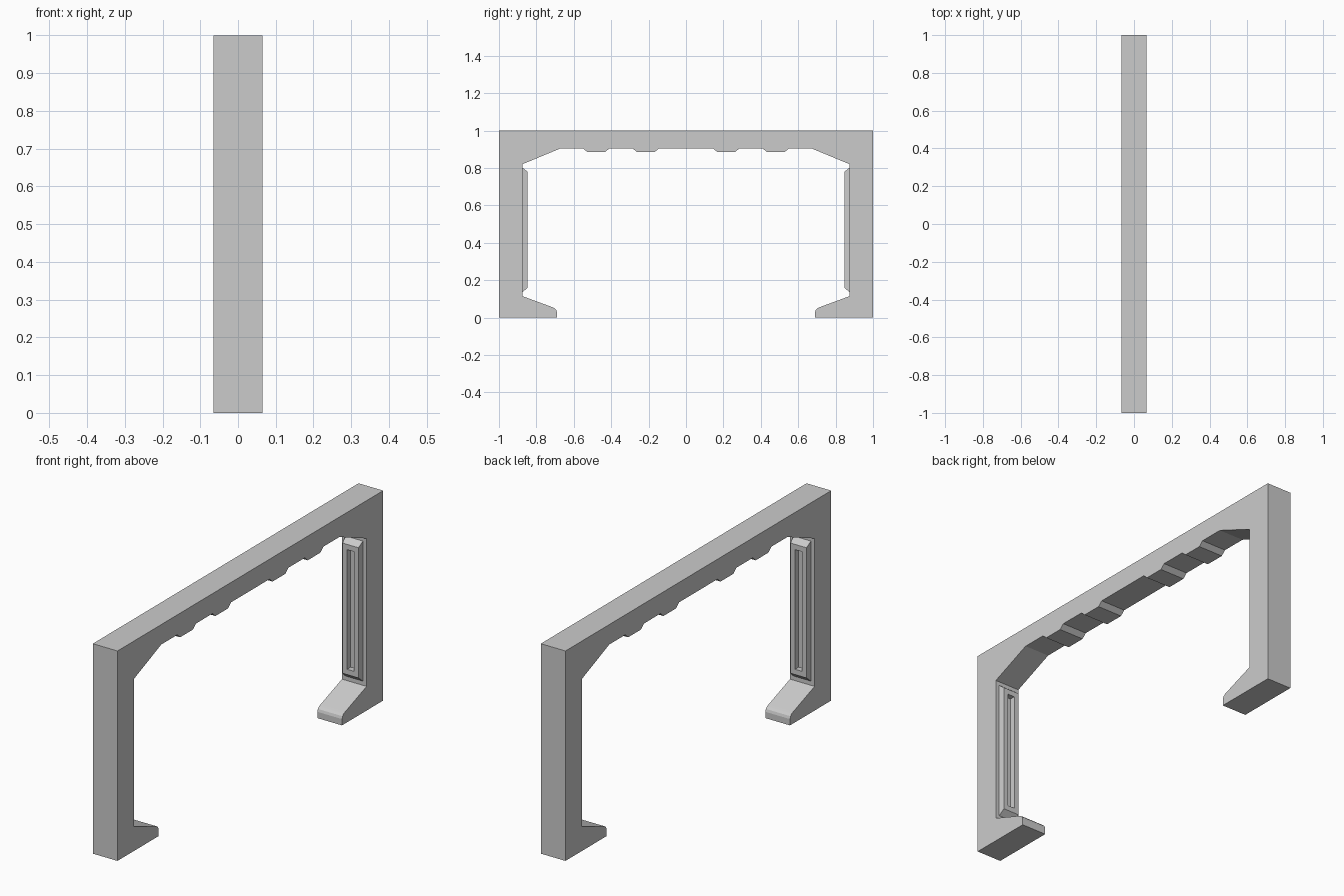
import bpy, bmesh

if "Cube" in bpy.data.objects:
    bpy.data.objects.remove(bpy.data.objects["Cube"])

HALF_W = 0.065


def make_object(name, bm):
    bmesh.ops.recalc_face_normals(bm, faces=bm.faces)
    mesh = bpy.data.meshes.new(name)
    bm.to_mesh(mesh)
    bm.free()
    obj = bpy.data.objects.new(name, mesh)
    bpy.context.collection.objects.link(obj)
    return obj


# Arch: half of the inner outline (foot, leg, gusset, beam ridges), then mirrored
half = [(0.69, 0), (0.69, 0.03), (0.694, 0.042), (0.703, 0.051), (0.715, 0.056),
        (0.875, 0.115), (0.875, 0.82), (0.67, 0.905)]
for centre in (0.48, 0.215):
    half += [(centre + 0.07, 0.905), (centre + 0.048, 0.885),
             (centre - 0.048, 0.885), (centre - 0.07, 0.905)]
outline = [(1, 1), (1, 0)] + half + [(-y, z) for y, z in reversed(half)] + [(-1, 0), (-1, 1)]

bm = bmesh.new()
face = bm.faces.new([bm.verts.new((-HALF_W, y, z)) for y, z in outline])
ext = bmesh.ops.extrude_face_region(bm, geom=[face])
verts = [g for g in ext["geom"] if isinstance(g, bmesh.types.BMVert)]
bmesh.ops.translate(bm, verts=verts, vec=(2 * HALF_W, 0, 0))
make_object("arch_frame", bm)


# Raised slotted panel on the inner face of each leg
def slotted_panel(name, side):
    bm = bmesh.new()
    # half width, y, bottom z, top z of each ring from outer base to slot floor
    rings = [(0.046, 0.875, 0.135, 0.802), (0.042, 0.847, 0.16, 0.78),
             (0.018, 0.847, 0.185, 0.755), (0.018, 0.874, 0.185, 0.755)]
    loops = [[bm.verts.new((x, side * y, z))
              for x, z in ((-w, lo), (w, lo), (w, hi), (-w, hi))]
             for w, y, lo, hi in rings]
    for a, b in zip(loops, loops[1:]):
        for i in range(4):
            j = (i + 1) % 4
            bm.faces.new((a[i], a[j], b[j], b[i]))
    bm.faces.new(loops[-1])
    bm.faces.new(loops[0])
    make_object(name, bm)


slotted_panel("left_leg_panel", -1)
slotted_panel("right_leg_panel", 1)
